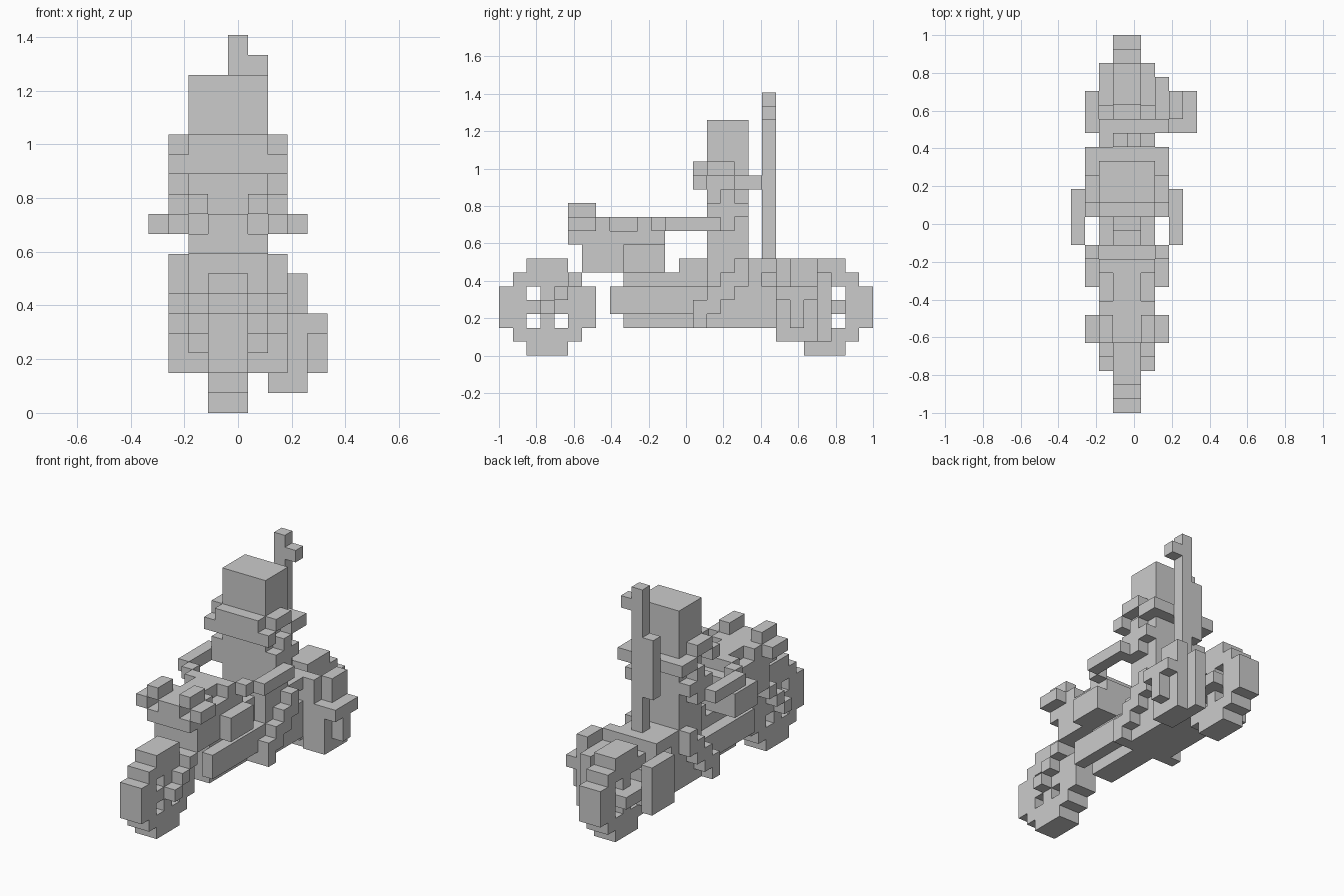
import bpy
import bmesh
from itertools import product
from mathutils import Vector

default_cube = bpy.data.objects.get("Cube")
if default_cube:
    bpy.data.objects.remove(default_cube, do_unlink=True)

LENGTH, WIDTH = 27, 9          # grid cells along y and x
CELL = 2 / LENGTH
AXIS = 8                       # mirrored x = AXIS - x


def box(xs, ys, zs):
    """Set of grid cells inside the given ranges."""
    return set(product(range(*xs), range(*ys), range(*zs)))


def mirrored(cells):
    return {(AXIS - 1 - x, y, z) for x, y, z in cells}


def build(name, cells):
    """Make one blocky object holding only the outer skin of the cells."""
    bm = bmesh.new()
    corners = {}

    def corner(p):
        key = tuple(p)
        if key not in corners:
            co = Vector((key[0] - WIDTH / 2, key[1] - LENGTH / 2, key[2])) * CELL
            corners[key] = bm.verts.new(co)
        return corners[key]

    for cell in sorted(cells):
        for axis in range(3):
            u, v = (axis + 1) % 3, (axis + 2) % 3
            for side in (0, 1):
                near = list(cell)
                near[axis] += 1 if side else -1
                if tuple(near) in cells:
                    continue
                loop = []
                for a, b in ((0, 0), (1, 0), (1, 1), (0, 1)):
                    p = list(cell)
                    p[axis] += side
                    p[u] += a
                    p[v] += b
                    loop.append(corner(p))
                bm.faces.new(loop if side else loop[::-1])
    bmesh.ops.dissolve_limit(bm, angle_limit=0.01, verts=bm.verts[:], edges=bm.edges[:])
    mesh = bpy.data.meshes.new(name)
    bm.to_mesh(mesh)
    bm.free()
    obj = bpy.data.objects.new(name, mesh)
    bpy.context.collection.objects.link(obj)


def pair(name, cells):
    build("left_" + name, mirrored(cells))
    build("right_" + name, cells)


def wheel(name, centre_y):
    """Stepped disc with four openings around a cross of spokes."""
    cells = set()
    for i, j in product(range(-3, 4), repeat=2):
        opening = abs(i) == 1 and abs(j) == 1
        if abs(i) + abs(j) <= 4 and not opening:
            cells |= {(x, centre_y + i, 3 + j) for x in (3, 4)}
    build(name, cells)


# Wheels
wheel("front_wheel", 3)
wheel("rear_wheel", 23)

# Fork rising diagonally from the front hub
pair("fork", {(2, 3 + i, 3 + i) for i in range(4)})

# Narrow core with side rails, widening under the seat
build("frame", box((3, 5), (9, 20), (2, 6)) | box((2, 6), (14, 20), (2, 5)))
pair("rail", box((2, 3), (8, 14), (3, 5)))
build("seat", box((3, 5), (13, 15), (6, 7)) | box((2, 6), (15, 19), (5, 7))
      | box((2, 6), (19, 20), (6, 7)))

# Tank with a notched top and side blocks
build("tank", box((2, 6), (6, 12), (6, 8)) | box((2, 6), (7, 12), (8, 9))
      | box((3, 5), (7, 11), (9, 10)))
pair("tank_edge", box((2, 3), (7, 8), (9, 10)) | box((2, 3), (10, 11), (9, 10)))
pair("tank_side", box((1, 2), (9, 12), (6, 8)))

# Handlebar with raised knobs and lower outer grips
build("handlebar", box((2, 6), (5, 7), (8, 9)) | box((3, 5), (5, 7), (9, 10)))
pair("knob", box((2, 3), (5, 7), (10, 11)))
pair("grip", box((1, 2), (5, 7), (9, 10)))

# Rear plate, axle and side bags
build("rear_plate", box((2, 6), (20, 21), (5, 7)))
pair("axle", box((2, 3), (20, 25), (3, 4)) | box((2, 3), (20, 22), (2, 5)))
build("right_bag", box((1, 2), (20, 23), (2, 6)))
build("left_bag", box((6, 7), (20, 24), (1, 6)) | box((6, 7), (20, 21), (6, 7))
      | box((7, 8), (20, 23), (1, 5)) | box((7, 8), (21, 23), (5, 7)))
build("bag_handle", box((8, 9), (20, 23), (4, 5)) | box((8, 9), (21, 22), (2, 4)))

# Rider
build("torso", box((2, 6), (15, 18), (7, 12)))
pair("upper_arm", box((1, 2), (16, 17), (11, 12)) | box((1, 2), (15, 18), (10, 11))
     | box((1, 2), (15, 17), (9, 10)))
pair("forearm", box((0, 1), (12, 16), (9, 10)) | box((1, 2), (11, 12), (9, 10)))
pair("leg", {(1, 14 + i, 2 + i + j) for i in range(4) for j in range(2)})

# Hat with a brim turned up at the sides
build("hat_crown", box((2, 6), (15, 18), (12, 17)))
build("brim_front", box((2, 6), (14, 15), (12, 14)))
build("brim_back", box((2, 6), (18, 19), (12, 13)))
pair("brim_side", box((1, 2), (14, 15), (12, 13)) | box((1, 2), (15, 17), (13, 14))
     | box((1, 2), (17, 19), (12, 13)))

# Pole with a small flag, and a pack bar beside it
build("pole", box((4, 5), (19, 20), (7, 19)))
build("flag", box((5, 6), (19, 20), (17, 18)))
build("back_bar", box((3, 4), (19, 20), (10, 15)))
